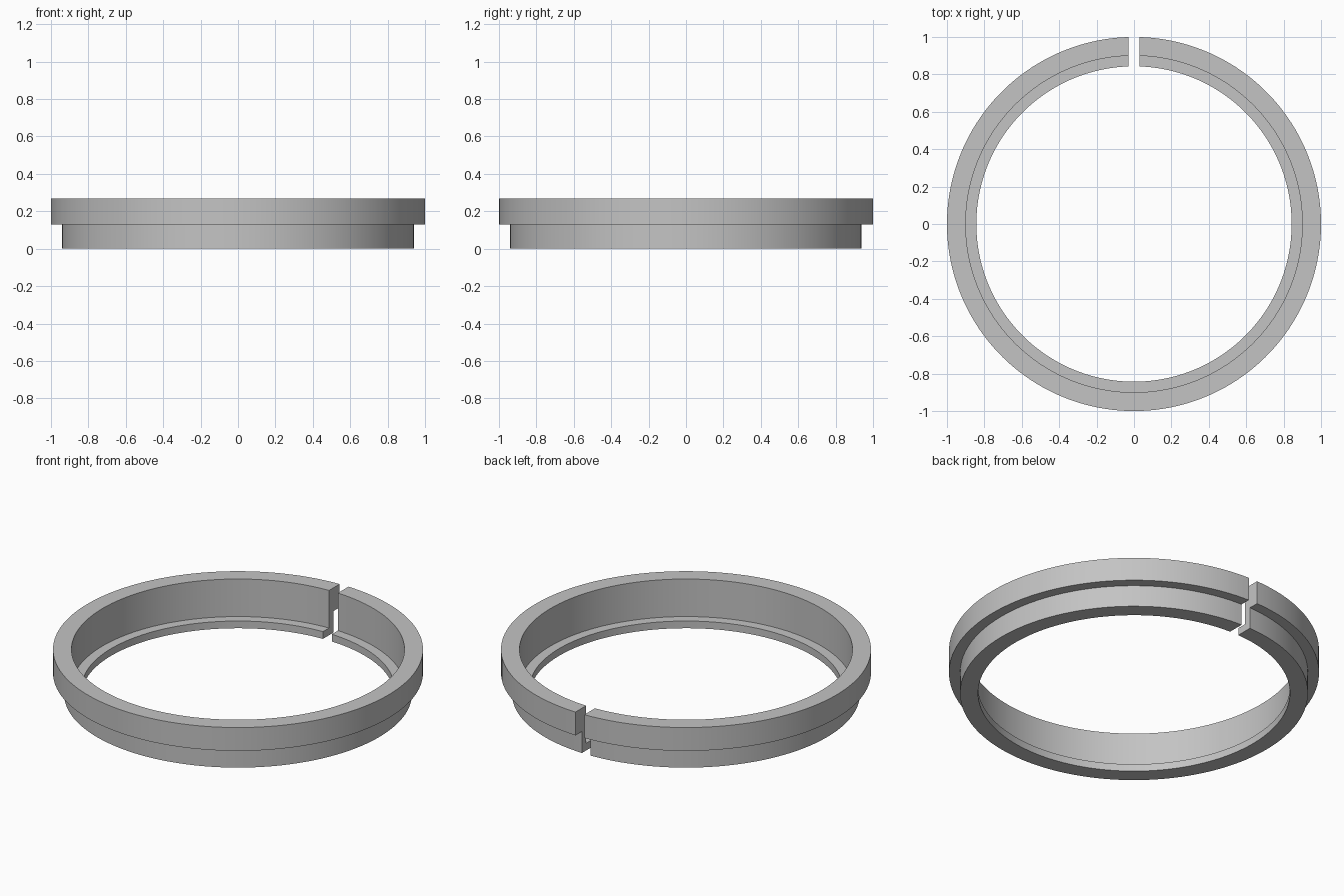
import bpy, bmesh, math

old = bpy.data.objects.get("Cube")
if old:
    bpy.data.objects.remove(old, do_unlink=True)

HALF_GAP = 0.029
STEPS = 160

# Stepped cross-section as (radius, height): wide rim, narrower base, inner lip
PROFILE = [(0.843, 0), (0.94, 0), (0.94, 0.128), (1, 0.128),
           (1, 0.267), (0.9, 0.267), (0.9, 0.043), (0.843, 0.043)]


def grey_material():
    mat = bpy.data.materials.new("plain grey")
    colour = (0.55, 0.55, 0.55, 1)
    mat.use_nodes = True
    mat.diffuse_color = colour
    bsdf = next(n for n in mat.node_tree.nodes if n.type == 'BSDF_PRINCIPLED')
    bsdf.inputs["Base Color"].default_value = colour
    return mat


def sweep_point(radius, height, t):
    # Angle runs from the back; the gap keeps parallel sides at every radius
    start = math.asin(HALF_GAP / radius)
    angle = start + t * (2 * math.pi - 2 * start)
    return (radius * math.sin(angle), radius * math.cos(angle), height)


# Sweep the section around the ring, leaving the slot open at the back
bm = bmesh.new()
rows = [[bm.verts.new(sweep_point(r, z, i / STEPS)) for r, z in PROFILE]
        for i in range(STEPS + 1)]
for a, b in zip(rows, rows[1:]):
    for j in range(len(PROFILE)):
        k = (j + 1) % len(PROFILE)
        bm.faces.new((a[j], a[k], b[k], b[j]))

# Flat end faces of the slot
bm.faces.new(rows[0])
bm.faces.new(rows[-1])
bmesh.ops.recalc_face_normals(bm, faces=bm.faces)

mesh = bpy.data.meshes.new("split_ring")
bm.to_mesh(mesh)
bm.free()
mesh.materials.append(grey_material())
ring = bpy.data.objects.new("split_ring", mesh)
bpy.context.collection.objects.link(ring)

# Smooth round walls, sharp edges
bpy.ops.object.select_all(action='DESELECT')
ring.select_set(True)
bpy.context.view_layer.objects.active = ring
bpy.ops.object.shade_smooth_by_angle(angle=math.radians(30))
